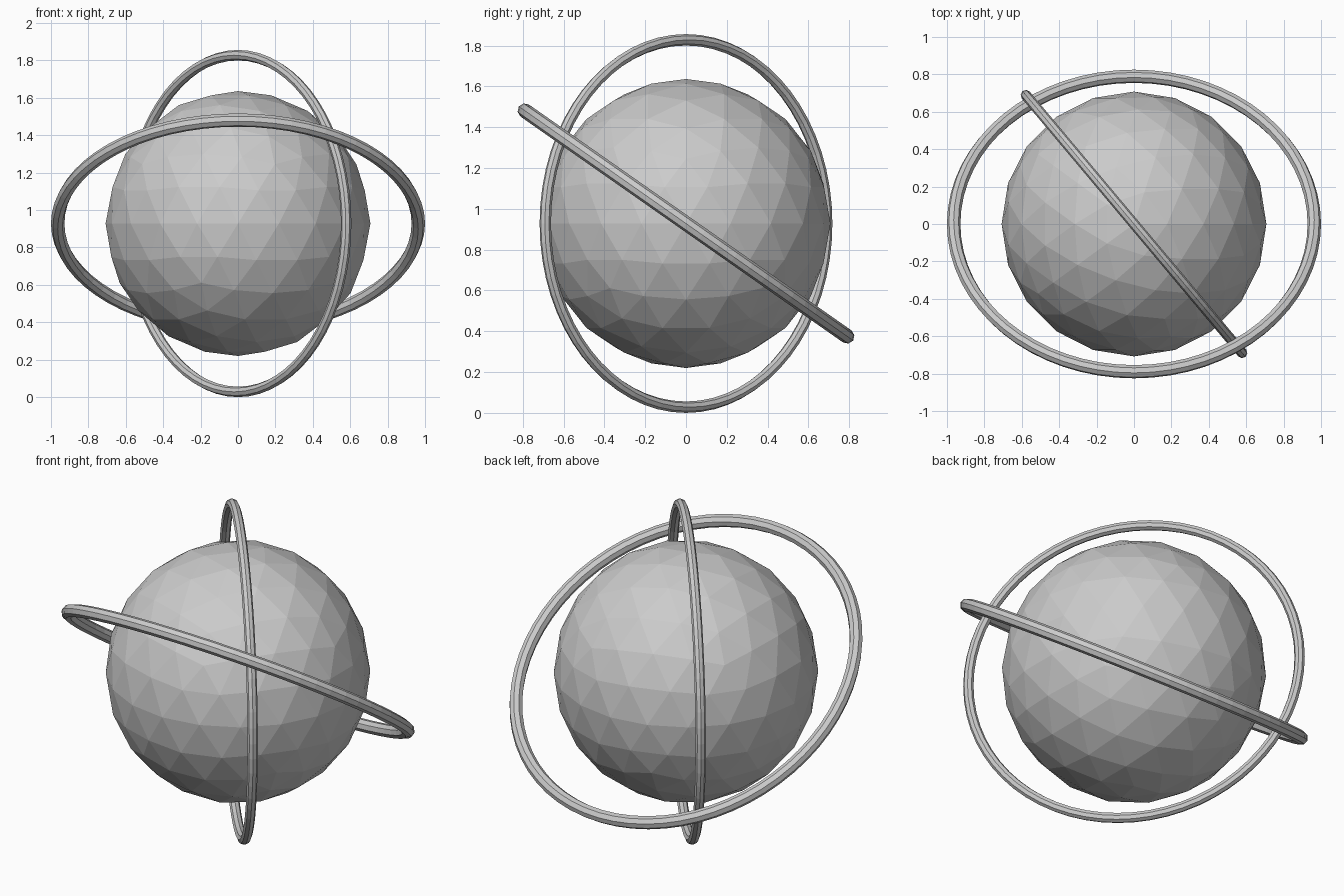
import bpy
from math import radians

if "Cube" in bpy.data.objects:
    bpy.data.objects.remove(bpy.data.objects["Cube"])

CENTRE = (0, 0, 0.928)

# faceted core
bpy.ops.mesh.primitive_ico_sphere_add(subdivisions=3, radius=0.708, location=CENTRE)
bpy.context.object.name = "core_sphere"
bpy.ops.object.shade_flat()


def ring(name, major, minor, rotation):
    bpy.ops.mesh.primitive_torus_add(
        major_radius=major, minor_radius=minor, major_segments=64, minor_segments=8,
        location=CENTRE, rotation=[radians(a) for a in rotation])
    bpy.context.object.name = name
    bpy.ops.object.shade_flat()


# wide ring tipped down towards the back
ring("tilted_ring", 0.964, 0.036, (-35, 0, 0))
# upright ring turned about the vertical axis
ring("upright_ring", 0.9, 0.028, (90, 0, -50))
